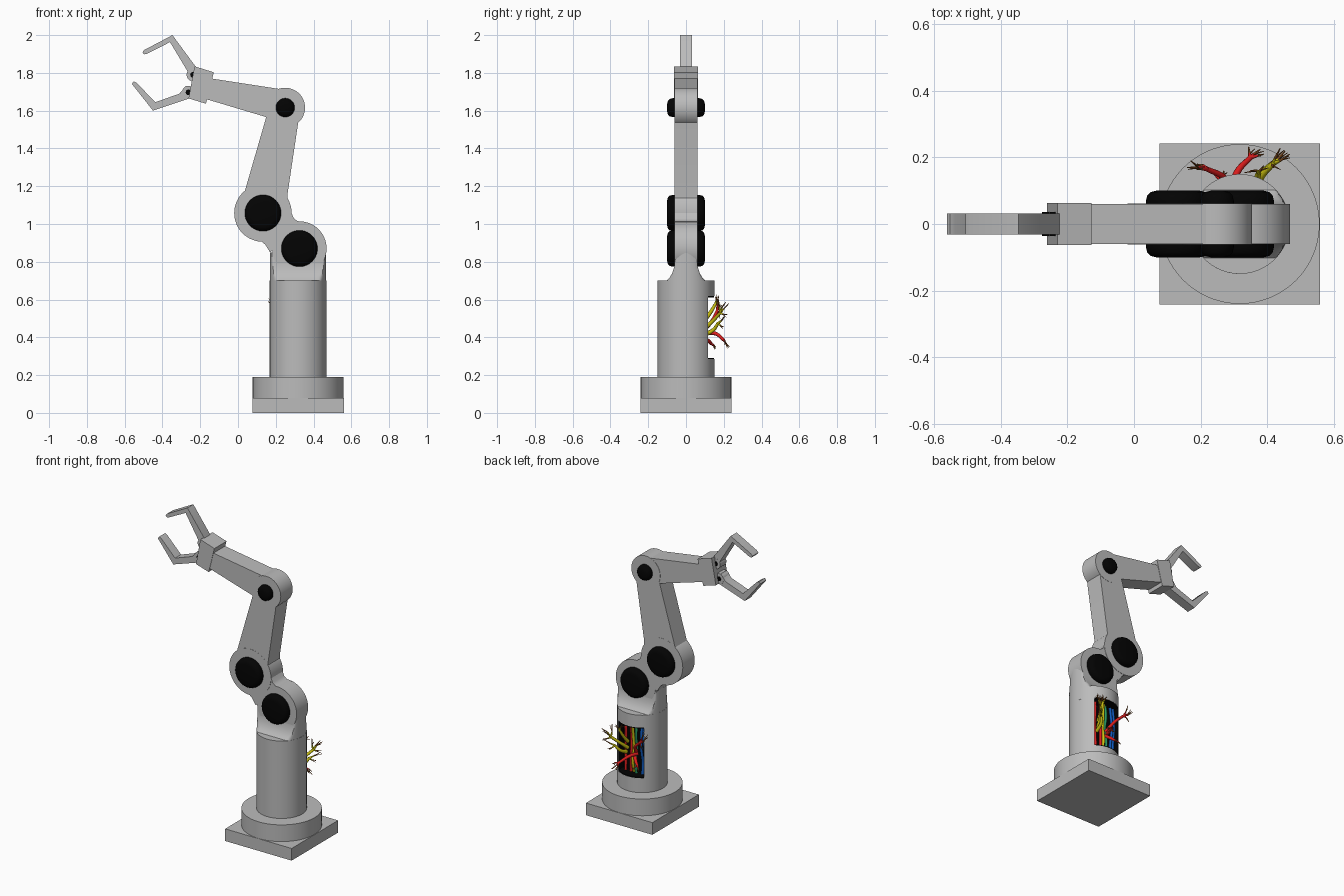
import bpy, bmesh, math, random
from mathutils import Vector

if "Cube" in bpy.data.objects:
    bpy.data.objects.remove(bpy.data.objects["Cube"])

random.seed(4)
CX = 0.318          # column axis


def material(name, rgb):
    m = bpy.data.materials.new(name)
    m.diffuse_color = (*rgb, 1)
    m.use_nodes = True
    m.node_tree.nodes["Principled BSDF"].inputs["Base Color"].default_value = m.diffuse_color
    return m


GRAY = material("light gray", (0.5, 0.5, 0.5))
BLACK = material("black", (0.001, 0.001, 0.001))
RED = material("red", (0.7, 0.012, 0.012))
YELLOW = material("yellow", (0.62, 0.55, 0.005))
BROWN = material("brown", (0.25, 0.08, 0.015))
GREEN = material("green", (0.02, 0.3, 0.12))
BLUE = material("blue", (0.005, 0.1, 0.5))


def loft(name, rings, *mats, rule=None):
    """Skin a stack of equal-length point rings and cap both ends."""
    bm = bmesh.new()
    vs = [[bm.verts.new(p) for p in ring] for ring in rings]
    n = len(vs[0])
    for a, b in zip(vs, vs[1:]):
        for i in range(n):
            j = (i + 1) % n
            bm.faces.new((a[i], a[j], b[j], b[i]))
    bm.faces.new(vs[0])
    bm.faces.new(vs[-1])
    bmesh.ops.recalc_face_normals(bm, faces=bm.faces)
    for f in bm.faces:
        f.smooth = True
        if rule:
            f.material_index = rule(f.calc_center_median())
    for e in bm.edges:
        e.smooth = e.calc_face_angle(0) < math.radians(32)
    me = bpy.data.meshes.new(name)
    bm.to_mesh(me)
    bm.free()
    for m in mats:
        me.materials.append(m)
    ob = bpy.data.objects.new(name, me)
    bpy.context.collection.objects.link(ob)
    return ob


def slab(name, pts, half, mat=GRAY):
    """Front-view (x, z) outline given thickness in y."""
    return loft(name, [[(x, y, z) for x, z in pts] for y in (-half, half)], mat)


def circle(x, z, r, n=64):
    return [(x + r * math.cos(k * math.tau / n), z + r * math.sin(k * math.tau / n)) for k in range(n)]


def stack(name, outline, z0, z1, *mats, rule=None):
    """Plan-view (x, y) outline raised from z0 to z1."""
    return loft(name, [[(x, y, z) for x, y in outline] for z in (z0, z1)], *mats, rule=rule)


def joint_cap(name, x, z, r):
    """Black hub through a link, with rounded rims."""
    prof = [(r - 0.03, -0.1), (r - 0.014, -0.096), (r - 0.004, -0.086), (r, -0.07)]
    prof += [(a, -y) for a, y in reversed(prof)]
    loft(name, [[(px, y, pz) for px, pz in circle(x, z, a)] for a, y in prof], BLACK)


# Base plate and turntable
S = 0.242
stack("base_plate", [(CX - S, -S), (CX + S, -S), (CX + S, S), (CX - S, S)], 0, 0.08, GRAY)
stack("turntable", circle(CX, 0, 0.24, 96), 0.08, 0.19, GRAY)

# Column with an open service bay at the back
W, R = 0.093, 0.15
Z0, Z1 = 0.285, 0.618
half = math.asin(W / R)
stack("column_lower", circle(CX, 0, R, 96), 0.19, Z0, GRAY)
stack("column_upper", circle(CX, 0, R, 96), Z1, 0.7, GRAY)
arc = [math.pi / 2 + half + k * (math.tau - 2 * half) / 72 for k in range(73)]
outline = [(CX + R * math.cos(t), R * math.sin(t)) for t in arc]
FLOOR = 0.065
outline += [(CX + W, FLOOR), (CX - W, FLOOR)]
stack("column_middle", outline, Z0, Z1, GRAY, BLACK,
      rule=lambda c: int(c.y > FLOOR - 0.005 and abs(c.x - CX) < W + 0.0005))
rim = [(CX + R * 0.995 * math.sin(t), R * 0.995 * math.cos(t))
       for t in [half * (k / 8 - 1) for k in range(17)]]
rim += [(CX + W, FLOOR), (CX - W, FLOOR)]
stack("bay_floor_lining", rim, Z0, Z0 + 0.006, BLACK)
stack("bay_ceiling_lining", rim, Z1 - 0.006, Z1, BLACK)

# Flared neck: circle squeezed to the link thickness
rings = []
for z, h in [(0.7, 0.102), (0.715, 0.088), (0.735, 0.075), (0.76, 0.066), (0.79, 0.06), (0.85, 0.058)]:
    rings.append([(x, max(-h, min(h, y)), z) for x, y in circle(CX, 0, 0.149, 96)])
loft("shoulder_neck", rings, GRAY)

# Links and joints
J1, J2, J3 = (0.325, 0.87), (0.132, 1.058), (0.25, 1.616)
slab("shoulder_disc", circle(*J1, 0.144), 0.06)
slab("shoulder_web", [(0.07, 0.935), (0.115, 0.915), (0.145, 0.89), (0.17, 0.85), (0.36, 0.99),
                      (0.35, 1.012), (0.315, 1.015), (0.295, 1.03), (0.283, 1.06), (0.25, 1.10)], 0.06)
slab("elbow_disc", circle(*J2, 0.152), 0.062)
slab("upper_arm", [(0.0, 1.05), (0.26, 1.05), (0.262, 1.157), (0.328, 1.60), (0.165, 1.62),
                   (0.034, 1.167)], 0.061)
slab("forearm_disc", circle(*J3, 0.105), 0.062)
slab("forearm", [(-0.14, 1.77), (0.25, 1.71), (0.22, 1.545), (-0.165, 1.66)], 0.06)
joint_cap("shoulder_hub", *J1, 0.096)
joint_cap("elbow_hub", *J2, 0.096)
joint_cap("forearm_hub", *J3, 0.05)

# Wrist and gripper
slab("wrist_block", [(-0.23, 1.835), (-0.128, 1.803), (-0.17, 1.637), (-0.262, 1.665)], 0.063)
slab("upper_claw", [(-0.347, 2.0), (-0.495, 1.922), (-0.506, 1.91), (-0.498, 1.898), (-0.48, 1.902),
                    (-0.36, 1.963), (-0.268, 1.81), (-0.25, 1.765), (-0.21, 1.79), (-0.218, 1.825)], 0.031)
slab("lower_claw", [(-0.562, 1.742), (-0.553, 1.755), (-0.538, 1.748), (-0.437, 1.645), (-0.31, 1.69),
                    (-0.275, 1.732), (-0.235, 1.715), (-0.25, 1.667), (-0.45, 1.60)], 0.031)
for name, x, z in (("upper", -0.238, 1.79), ("lower", -0.262, 1.697)):
    slab(name + "_claw_knuckle", circle(x, z, 0.034, 32), 0.032)
    slab(name + "_claw_pin", circle(x, z, 0.015, 24), 0.036, BLACK)


# Cables
def cable(name, pts, r0, r1, mat):
    cu = bpy.data.curves.new(name, "CURVE")
    cu.dimensions = "3D"
    cu.bevel_depth = 1
    cu.bevel_resolution = 2
    cu.resolution_u = 5
    cu.use_fill_caps = True
    sp = cu.splines.new("BEZIER")
    sp.bezier_points.add(len(pts) - 1)
    for i, (bp, p) in enumerate(zip(sp.bezier_points, pts)):
        bp.co = p
        bp.handle_left_type = bp.handle_right_type = "AUTO"
        bp.radius = r0 + (r1 - r0) * i / (len(pts) - 1)
    cu.materials.append(mat)
    ob = bpy.data.objects.new(name, cu)
    bpy.context.collection.objects.link(ob)


# Straight cables inside the bay
lane = [BLUE, BLUE, None, GREEN, YELLOW, RED, None, RED, None]
for k, mat in enumerate(lane):
    if mat:
        x = CX - 0.08 + k * 0.02
        pts = [(x + random.uniform(-0.003, 0.003), 0.088 + random.uniform(-0.008, 0.01),
                Z0 + (Z1 - Z0) * i / 4) for i in range(5)]
        cable("bay_cable", pts, 0.009, 0.009, mat)

# Frayed bundles: trunk points, then the twig ends
bundles = [
    (RED, [(0.30, 0.09, 0.43), (0.27, 0.14, 0.49), (0.22, 0.165, 0.54)],
     [(0.16, 0.17, 0.59), (0.17, 0.19, 0.57), (0.19, 0.17, 0.62), (0.19, 0.18, 0.50)]),
    (RED, [(0.29, 0.09, 0.42), (0.31, 0.155, 0.42), (0.35, 0.20, 0.385)],
     [(0.38, 0.225, 0.345), (0.39, 0.21, 0.37), (0.345, 0.232, 0.35)]),
    (YELLOW, [(0.36, 0.09, 0.44), (0.385, 0.145, 0.49), (0.42, 0.182, 0.53)],
     [(0.44, 0.228, 0.58), (0.468, 0.21, 0.585), (0.455, 0.22, 0.52), (0.42, 0.17, 0.61)]),
    (YELLOW, [(0.37, 0.09, 0.41), (0.38, 0.145, 0.44), (0.40, 0.17, 0.475)],
     [(0.45, 0.205, 0.51), (0.43, 0.20, 0.455)]),
    (YELLOW, [(0.36, 0.09, 0.48), (0.37, 0.135, 0.54), (0.375, 0.155, 0.575)],
     [(0.35, 0.16, 0.625), (0.39, 0.175, 0.615)]),
    (RED, [(0.31, 0.09, 0.40), (0.28, 0.12, 0.38), (0.26, 0.135, 0.365)],
     [(0.235, 0.155, 0.34), (0.27, 0.16, 0.345)]),
]
for mat, trunk, tips in bundles:
    cable("cable_trunk", trunk, 0.012, 0.008, mat)
    end = Vector(trunk[-1])
    for tip in map(Vector, tips):
        mid = end.lerp(tip, 0.45) + Vector([random.uniform(-0.005, 0.005) for _ in range(3)])
        cable("cable_branch", [end, mid], 0.007, 0.004, mat)
        cable("cable_twig", [mid, mid.lerp(tip, 0.5), tip], 0.004, 0.0015, BROWN)
        fork = tip + Vector([random.uniform(-0.02, 0.02), -0.006, random.uniform(-0.02, 0.02)])
        cable("cable_fork", [mid, mid.lerp(fork, 0.5), fork], 0.003, 0.001, BROWN)
